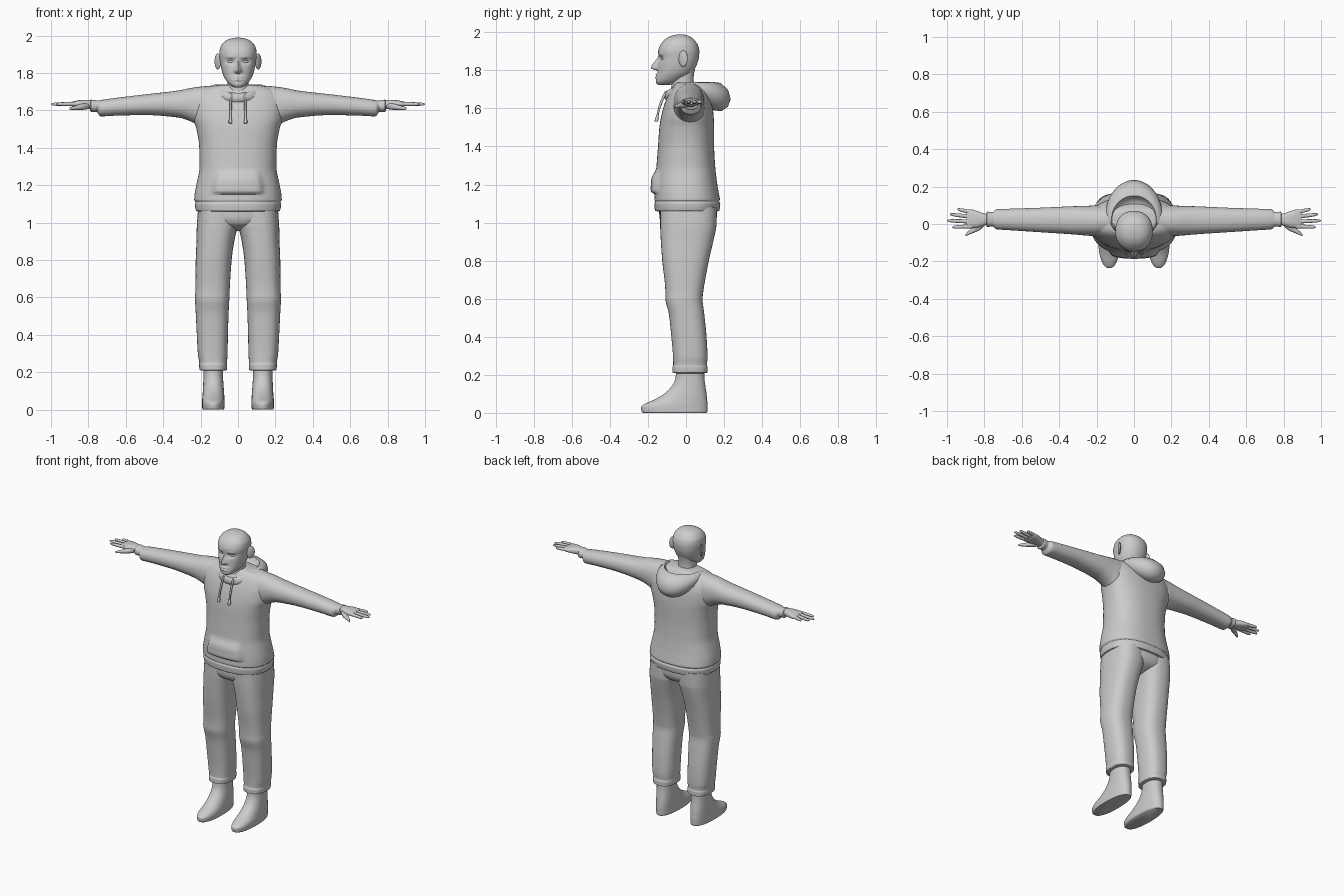
import bpy, bmesh, math
from mathutils import Matrix, Vector


def finish(name, bm, mirror=False, angle=50):
    bmesh.ops.recalc_face_normals(bm, faces=bm.faces)
    me = bpy.data.meshes.new(name)
    bm.to_mesh(me)
    bm.free()
    for p in me.polygons:
        p.use_smooth = True
    me.set_sharp_from_angle(angle=math.radians(angle))
    ob = bpy.data.objects.new(name, me)
    bpy.context.collection.objects.link(ob)
    if mirror:
        ob.modifiers.new("mirror", 'MIRROR').use_mirror_merge = False
    return ob


def smooth_sections(secs, sub):
    """Monotone cubic interpolation of sections (t, a0, a1, b0, b1)."""
    def slopes(k):
        d = [(q[k] - p[k]) / (q[0] - p[0]) for p, q in zip(secs, secs[1:])]
        mid = [0 if u * v <= 0 else 2 * u * v / (u + v) for u, v in zip(d, d[1:])]
        return [d[0]] + mid + [d[-1]]
    ms = [None] + [slopes(k) for k in range(1, 5)]
    out = []
    for i, (p, q) in enumerate(zip(secs, secs[1:])):
        h = q[0] - p[0]
        for j in range(sub):
            s = j / sub
            row = [p[0] + s * h]
            for k in range(1, 5):
                row.append((2*s**3 - 3*s**2 + 1) * p[k] + (3*s**2 - 2*s**3) * q[k]
                           + h * ((s**3 - 2*s**2 + s) * ms[k][i] + (s**3 - s**2) * ms[k][i+1]))
            out.append(row)
    return out + [list(secs[-1])]


def skin(bm, rings, closed=False):
    n = len(rings[0])
    pairs = list(zip(rings, rings[1:])) + ([(rings[-1], rings[0])] if closed else [])
    for r, s in pairs:
        for i in range(n):
            bm.faces.new((r[i], r[(i+1) % n], s[(i+1) % n], s[i]))
    if not closed:
        bm.faces.new(rings[0])
        bm.faces.new(rings[-1])


def loft(name, axis, secs, n=2.2, seg=32, sub=4, deform=None, mirror=False):
    """Loft superellipses along z (spans in x, y) or along x (spans in y, z)."""
    bm = bmesh.new()
    rings = []
    for t, a0, a1, b0, b1 in smooth_sections(secs, sub):
        ring = []
        for i in range(seg):
            w = 2 * math.pi * i / seg
            c, s = math.cos(w), math.sin(w)
            a = (a0+a1)/2 + (a1-a0)/2 * math.copysign(abs(c)**(2/n), c)
            b = (b0+b1)/2 + (b1-b0)/2 * math.copysign(abs(s)**(2/n), s)
            co = Vector((a, b, t) if axis == 'z' else (t, a, b))
            ring.append(bm.verts.new(deform(co) if deform else co))
        rings.append(ring)
    skin(bm, rings)
    return finish(name, bm, mirror)


def ellipsoid(name, loc, size, rz=0, mirror=False):
    bm = bmesh.new()
    m = Matrix.Translation(loc) @ Matrix.Rotation(rz, 4, 'Z') @ Matrix.Diagonal((*size, 1))
    bmesh.ops.create_uvsphere(bm, u_segments=20, v_segments=12, radius=1, matrix=m)
    return finish(name, bm, mirror)


def gauss(x, s):
    return math.exp(-(x / s) ** 2)


def step(a, b, x):
    s = min(1, max(0, (x - a) / (b - a)))
    return s * s * (3 - 2 * s)


# Head with nose, eye sockets, brow and lips pushed into the front
def face(co):
    x, y, z = co
    if y < -0.06:
        nose = 0.036 * gauss(x, 0.007 + 0.01 * step(1.86, 1.81, z)) * step(1.885, 1.812, z) * step(1.797, 1.81, z)
        eye = 0.014 * gauss(abs(x) - 0.038, 0.022) * gauss(z - 1.862, 0.014)
        brow = 0.004 * gauss(abs(x) - 0.04, 0.03) * gauss(z - 1.885, 0.008)
        lips = gauss(x, 0.024) * (0.007 * gauss(z - 1.777, 0.006) + 0.007 * gauss(z - 1.762, 0.006))
        y += eye - nose - brow - lips
    return Vector((x, y, z))


loft("head", 'z', [(1.722, -.018, .018, -.14, -.10), (1.728, -.032, .032, -.153, -.06),
                   (1.742, -.05, .05, -.158, -.03), (1.765, -.067, .067, -.155, .005),
                   (1.79, -.08, .08, -.15, .035), (1.83, -.091, .091, -.147, .057),
                   (1.87, -.097, .097, -.144, .068), (1.90, -.1, .1, -.146, .07),
                   (1.93, -.097, .097, -.137, .064), (1.96, -.08, .08, -.113, .043),
                   (1.978, -.056, .056, -.085, .02), (1.986, -.03, .03, -.058, 0),
                   (1.989, -.006, .006, -.038, -.026)], seg=96, sub=7, deform=face)
ellipsoid("eye", (.038, -.117, 1.861), (.019, .014, .009), mirror=True)
ellipsoid("ear", (.108, -.015, 1.861), (.009, .028, .043), rz=-.6, mirror=True)
loft("neck", 'z', [(1.64, -.075, .075, -.085, .06), (1.70, -.06, .06, -.078, .045),
                   (1.76, -.056, .056, -.075, .04), (1.82, -.056, .056, -.07, .05)])


# Hoodie body with the front pouch raised from the surface
def pouch(co):
    x, y, z = co
    if y < 0:
        side = step(.14, .115, abs(x) + .25 * max(0, z - 1.2))
        y -= .022 * side * step(1.148, 1.165, z) * step(1.29, 1.225, z)
    return Vector((x, y, z))


loft("hoodie_body", 'z', [(1.058, -.205, .205, -.145, .16), (1.062, -.224, .224, -.163, .175),
                          (1.10, -.23, .23, -.166, .18), (1.11, -.227, .227, -.162, .174),
                          (1.12, -.234, .234, -.166, .178), (1.15, -.232, .232, -.165, .173),
                          (1.21, -.221, .221, -.162, .163), (1.30, -.205, .205, -.155, .153),
                          (1.40, -.207, .207, -.147, .148), (1.50, -.222, .222, -.14, .148),
                          (1.56, -.24, .24, -.13, .145), (1.62, -.245, .245, -.114, .138),
                          (1.67, -.235, .235, -.094, .122), (1.705, -.205, .205, -.075, .10),
                          (1.725, -.16, .16, -.06, .085), (1.735, -.11, .11, -.05, .075)],
     n=2.4, seg=80, sub=6, deform=pouch)

# Sleeves with ribbed wrist cuffs
loft("sleeve", 'x', [(.13, -.06, .10, 1.53, 1.733), (.2, -.066, .10, 1.515, 1.727),
                     (.25, -.062, .097, 1.54, 1.72), (.32, -.056, .095, 1.562, 1.706),
                     (.5, -.044, .087, 1.575, 1.685), (.65, -.034, .082, 1.572, 1.667),
                     (.735, -.028, .079, 1.568, 1.655), (.75, -.017, .067, 1.585, 1.652),
                     (.755, -.013, .063, 1.592, 1.653), (.785, -.016, .066, 1.592, 1.657),
                     (.79, -.004, .055, 1.6, 1.65)], seg=32, mirror=True)


# Hood lying on the back, narrowing to a collar in front
def hood():
    prof = [(.72, 0), (.92, .16), (1, .42), (.92, .74), (.7, .97), (.52, 1), (.44, .85),
            (.3, .72), (.12, .74), (0, .68), (0, .3), (.35, .05)]
    bm = bmesh.new()
    rings = []
    for i in range(56):
        w = 2 * math.pi * i / 56
        s, c = math.sin(w), math.cos(w)
        back, front = max(c, 0), max(-c, 0)
        outer = Vector((.153 * s, .04 + (.195 if c > 0 else .155) * c))
        inner = Vector((.085 * s, .01 + (.05 if c > 0 else .095) * c))
        top = 1.738 - .045 * front ** 1.5
        low = 1.68 - .095 * back ** 1.3 - .035 * front
        rings.append([bm.verts.new((*inner.lerp(outer, t), low + (top - low) * h)) for t, h in prof])
    skin(bm, rings, closed=True)
    finish("hood", bm, angle=60)


hood()

# Drawstrings with end tips
loft("drawstring", 'z', [(1.53, .035, .047, -.163, -.15), (1.532, .031, .05, -.165, -.147),
                         (1.55, .032, .049, -.161, -.143), (1.556, .034, .046, -.158, -.144),
                         (1.62, .033, .045, -.142, -.127), (1.69, .031, .043, -.112, -.098)],
     seg=12, mirror=True)

# Palm, fingers and thumb
loft("palm", 'x', [(.77, .0, .05, 1.605, 1.65), (.80, -.008, .056, 1.608, 1.656),
                   (.84, -.02, .07, 1.612, 1.655), (.875, -.022, .078, 1.617, 1.65),
                   (.895, -.018, .074, 1.624, 1.645)], n=2.5, mirror=True)
fingers = {"index": (-.012, -.017, .972), "middle": (.013, .018, 1.0),
           "ring": (.038, .052, .985), "little": (.062, .079, .945)}
for label, (y0, y1, tip) in fingers.items():
    secs = []
    for f, r in ((0, .012), (.35, .0105), (.7, .0095), (.92, .007), (1, .002)):
        y = y0 + (y1 - y0) * f
        secs.append((.865 + (tip - .865) * f, y - r, y + r, 1.635 - r - .002 * f, 1.635 + r - .002 * f))
    loft(label + "_finger", 'x', secs, seg=14, sub=3, mirror=True)
loft("thumb", 'x', [(.795, -.005, .025, 1.608, 1.64), (.83, -.036, .008, 1.603, 1.636),
                    (.865, -.05, -.021, 1.602, 1.626), (.89, -.061, -.042, 1.602, 1.619),
                    (.902, -.065, -.056, 1.606, 1.614)], seg=16, mirror=True)

# Trousers
loft("trouser_hips", 'z', [(.955, -.03, .03, -.05, .06), (.972, -.08, .08, -.095, .115),
                           (.995, -.17, .17, -.128, .148), (1.03, -.208, .208, -.14, .162),
                           (1.09, -.212, .212, -.142, .165)], n=2.3, seg=48)
loft("trouser_leg", 'z', [(.208, .075, .19, -.05, .095), (.212, .06, .205, -.072, .114),
                          (.24, .058, .208, -.072, .114), (.25, .059, .207, -.067, .11),
                          (.29, .056, .214, -.068, .113), (.40, .054, .22, -.077, .108),
                          (.52, .05, .226, -.09, .096), (.60, .046, .23, -.108, .087),
                          (.63, .045, .228, -.108, .09), (.80, .034, .226, -.125, .12),
                          (.90, .02, .222, -.132, .143), (.96, .006, .221, -.135, .156),
                          (.985, 0, .22, -.136, .16), (1.08, 0, .213, -.136, .162)],
     n=2.5, seg=40, mirror=True)

# Feet with pointed toes
loft("foot", 'z', [(0, .078, .187, -.226, .108), (.006, .073, .191, -.233, .112),
                   (.03, .072, .192, -.236, .113), (.045, .072, .192, -.22, .113),
                   (.07, .073, .19, -.165, .111), (.10, .075, .188, -.115, .108),
                   (.14, .078, .186, -.075, .102), (.18, .08, .185, -.056, .097),
                   (.24, .08, .185, -.05, .095)], n=2.3, seg=40, mirror=True)
